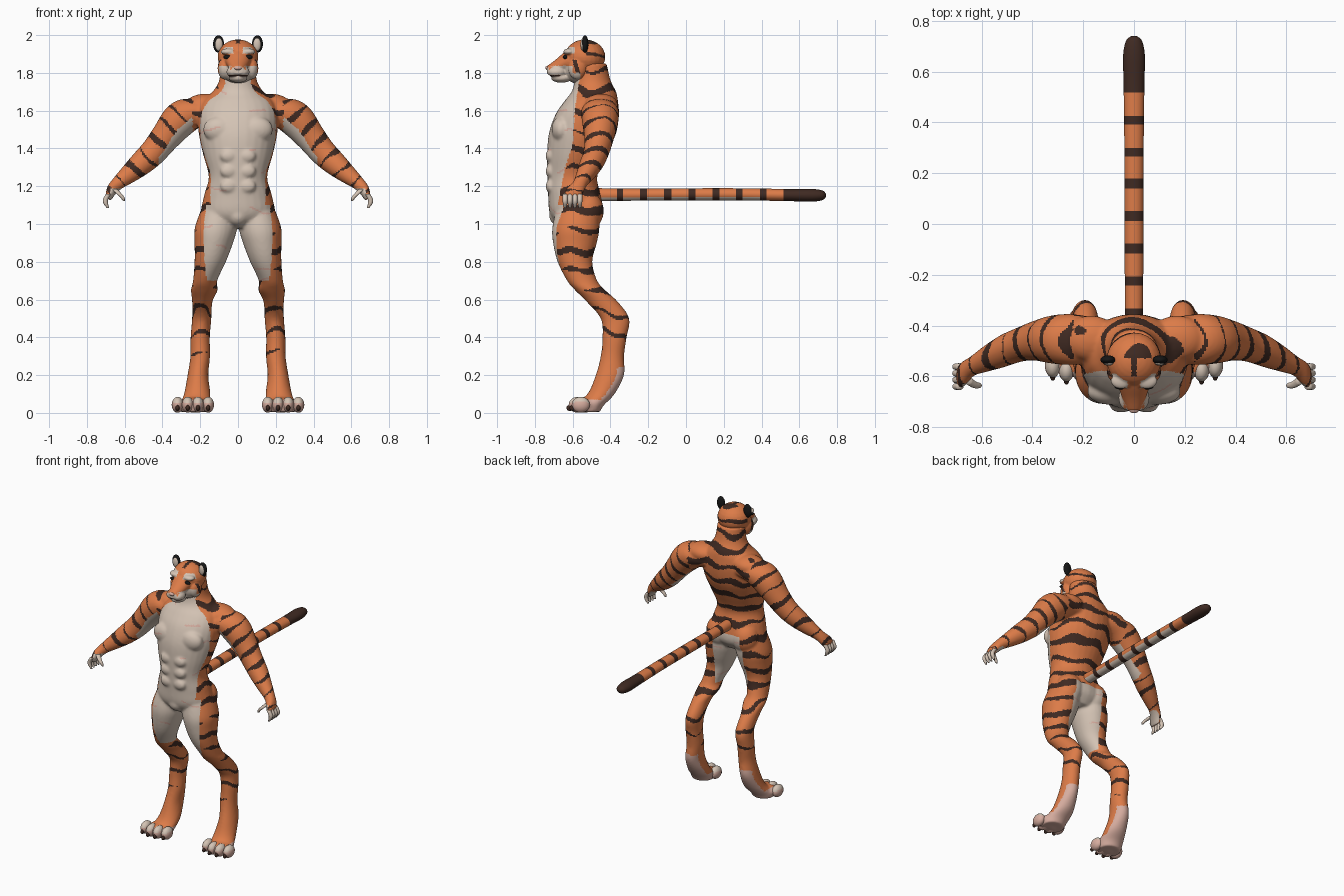
import bpy, bmesh
from math import sin, cos, pi
from mathutils import Vector, Matrix

cube = bpy.data.objects.get("Cube")
if cube:
    bpy.data.objects.remove(cube)

COLOURS = {
    "orange fur": (.72, .2, .065),
    "cream fur": (.66, .55, .46),
    "dark stripe": (.05, .023, .016),
    "pink skin": (.68, .42, .35),
    "black": (.008, .008, .008),
}
MATS = {}
for label, rgb in COLOURS.items():
    m = bpy.data.materials.new(label)
    m.use_nodes = True
    m.diffuse_color = (*rgb, 1)
    m.node_tree.nodes["Principled BSDF"].inputs["Base Color"].default_value = (*rgb, 1)
    MATS[label] = m
ORANGE, CREAM, DARK, PINK, BLACK = COLOURS
X, Y, Z = Vector((1, 0, 0)), Vector((0, 1, 0)), Vector((0, 0, 1))


def loft(bm, rings, u, v, side=1, steps=5, sides=28):
    """Smooth tube through rings of (x, y, z, radius along u, radius along v)."""
    pts = [Vector(r) for r in rings]
    path = []
    for i in range(len(pts) - 1):
        a, b, c, d = (pts[min(max(i + k, 0), len(pts) - 1)] for k in (-1, 0, 1, 2))
        for k in range(steps):
            t = k / steps
            path.append((b * 2 + (c - a) * t + (a * 2 - b * 5 + c * 4 - d) * t * t
                         + (b * 3 - a - c * 3 + d) * t ** 3) / 2)
    path.append(pts[-1])
    loops = []
    for p in path:
        loop = []
        for k in range(sides):
            a = 2 * pi * k / sides
            co = Vector(p[:3]) + u * (p[3] * cos(a)) + v * (p[4] * sin(a))
            loop.append(bm.verts.new((co.x * side, co.y, co.z)))
        loops.append(loop)
    for lo, hi in zip(loops, loops[1:]):
        for k in range(sides):
            j = (k + 1) % sides
            bm.faces.new((lo[k], lo[j], hi[j], hi[k]))
    bm.faces.new(loops[0])
    bm.faces.new(loops[-1])


def blob(bm, centre, radii, side=1):
    """Ellipsoid."""
    at = Matrix.Translation((centre[0] * side, centre[1], centre[2]))
    bmesh.ops.create_uvsphere(bm, u_segments=24, v_segments=14, radius=1,
                              matrix=at @ Matrix.Diagonal((*radii, 1)))


def finish(bm, name, rule, voxel=0):
    """Make the object, fuse its pieces if asked, and colour its faces."""
    bmesh.ops.recalc_face_normals(bm, faces=bm.faces)
    me = bpy.data.meshes.new(name)
    bm.to_mesh(me)
    bm.free()
    ob = bpy.data.objects.new(name, me)
    bpy.context.collection.objects.link(ob)
    if voxel:
        bpy.context.view_layer.objects.active = ob
        fuse = ob.modifiers.new("Fuse", 'REMESH')
        fuse.mode = 'VOXEL'
        fuse.voxel_size = voxel
        soft = ob.modifiers.new("Soften", 'SMOOTH')
        soft.factor, soft.iterations = .5, 7
        for mod in ("Fuse", "Soften"):
            bpy.ops.object.modifier_apply(modifier=mod)
    me = ob.data
    me.materials.clear()
    if isinstance(rule, str):
        me.materials.append(MATS[rule])
    else:
        picks = [rule(p.center, p.normal) for p in me.polygons]
        used = [c for c in COLOURS if c in picks]
        for c in used:
            me.materials.append(MATS[c])
        for p, c in zip(me.polygons, picks):
            p.material_index = used.index(c)
    for p in me.polygons:
        p.use_smooth = True
    return ob


def ramp(t, knots):
    for (a, fa), (b, fb) in zip(knots, knots[1:]):
        if t <= b:
            return fa + (fb - fa) * max(0, t - a) / (b - a)
    return knots[-1][1]


# Colour rules
CHEST_EDGE = [(1, -.69), (1.1, -.68), (1.3, -.64), (1.42, -.6), (1.6, -.59), (1.8, -.56)]


def body_colour(c, n):
    x, y, z = abs(c.x), c.y, c.z
    wob = sin(c.x * 31 + z * 9) * .5 + sin(y * 37 + c.x * 11) * .5
    gap = sin(c.x * 15 + z * 23 + y * 8)
    inward = n.x * (-1 if c.x > 0 else 1)
    if x > .24 and z > 1.02:                                  # arms
        if z < 1.19 and inward > .1 or n.z < -.3 and x < .42 and y < -.43:
            return CREAM
        band = sin((x - z) * 2 * pi / .13 + wob)
        return DARK if band > .72 + gap * .25 else ORANGE
    if z < .07 or (z < .24 and n.y > .35):                    # soles
        return PINK
    white = z > .98 and y < ramp(z, CHEST_EDGE)
    white = white or (.7 < z < 1.1 and x < .17 - .3 * (y + .65))
    band = sin((z + .3 * (y + .5) * (z < .75)) * 2 * pi / .105 + wob * 1.3)
    if white:
        return PINK if band > .96 and gap > .5 and x > .06 else CREAM
    if z < .3:
        return ORANGE
    if z < .6:
        return DARK if band > .85 + gap * .15 else ORANGE
    return DARK if band > .62 - .25 * n.y + gap * .3 else ORANGE


def head_colour(c, n):
    x, y, z = abs(c.x), c.y, c.z
    if y < -.665 and abs(z - 1.785) < .004:
        return DARK
    if y < -.6 and z < 1.838 and not (n.z > .5 and x < .04):
        return CREAM
    if y < -.56 and z < 1.8:
        return CREAM
    if y < -.59 and .025 < x < .09 and 1.902 < z < 1.936:
        return CREAM
    if x > .06 and 1.8 < z < 1.87 and abs(y + .58 + (z - 1.83) * .3) < .011:
        return DARK
    if x < .01 and -.6 < y < -.52 and z > 1.93:
        return DARK
    band = sin(z * 2 * pi / .075 + sin(c.x * 40) * .6)
    return DARK if y > -.53 and band > .6 + sin(c.x * 23 + z * 30) * .25 else ORANGE


def tail_colour(c, n):
    if c.y > .53 or abs((c.y + .35) / .127 - round((c.y + .35) / .127)) < .15:
        return DARK
    return CREAM if n.z < -.45 and c.y < .4 else ORANGE


# Body: torso, arms and legs fused into one skin
bm = bmesh.new()
loft(bm, [(0, -.58, .98, .1, .09), (0, -.58, 1.05, .19, .14), (0, -.59, 1.15, .18, .14),
          (0, -.602, 1.25, .155, .132), (0, -.578, 1.37, .185, .157),
          (0, -.548, 1.48, .208, .178), (0, -.523, 1.58, .212, .168),
          (0, -.502, 1.65, .19, .142), (0, -.488, 1.7, .135, .118),
          (0, -.495, 1.76, .1, .096), (0, -.505, 1.85, .092, .085)], X, Y)
blob(bm, (0, -.66, 1.045), (.06, .065, .06))
for s in (1, -1):
    loft(bm, [(.12, -.46, 1.6, .085, .075), (.24, -.455, 1.592, .1, .092),
              (.32, -.455, 1.54, .095, .094), (.39, -.46, 1.455, .078, .08),
              (.45, -.475, 1.38, .068, .072), (.515, -.5, 1.318, .064, .064),
              (.58, -.53, 1.262, .052, .05), (.637, -.56, 1.215, .04, .036),
              (.672, -.59, 1.175, .05, .03), (.688, -.602, 1.135, .044, .02)],
         Y, Vector((.67, 0, .74)), s)
    loft(bm, [(.1, -.575, 1.09, .09, .11), (.117, -.583, .98, .112, .125),
              (.128, -.588, .9, .102, .116), (.147, -.588, .8, .083, .092),
              (.174, -.55, .7, .064, .08), (.178, -.508, .65, .071, .08),
              (.189, -.445, .59, .054, .083), (.192, -.376, .5, .051, .076),
              (.2, -.378, .4, .051, .064), (.2, -.39, .3, .052, .062),
              (.212, -.403, .2, .055, .075), (.216, -.45, .1, .07, .072),
              (.23, -.515, .04, .08, .08), (.235, -.525, .005, .075, .07)], X, Y, s)
    blob(bm, (.235, -.535, .042), (.09, .07, .04), s)
    blob(bm, (.095, -.66, 1.5), (.09, .052, .07), s)         # chest muscle
    blob(bm, (.1, -.52, 1.07), (.09, .085, .1), s)           # seat muscle
    blob(bm, (.17, -.45, 1.63), (.11, .09, .06), s)          # shoulder slope
    for k in range(3):                                       # belly muscles
        blob(bm, (.05, -.717, 1.2 + k * .08), (.045, .026, .036), s)
finish(bm, "body", body_colour, .008)

# Head
bm = bmesh.new()
blob(bm, (0, -.535, 1.885), (.108, .108, .092))
blob(bm, (0, -.56, 1.82), (.09, .09, .08))
loft(bm, [(0, -.56, 1.885, .09, .075), (0, -.63, 1.865, .066, .056),
          (0, -.69, 1.832, .045, .038), (0, -.735, 1.815, .028, .022)], X, Z)
blob(bm, (0, -.66, 1.773), (.05, .055, .025))
for s in (1, -1):
    blob(bm, (.025, -.685, 1.805), (.036, .05, .03), s)      # muzzle pad
    blob(bm, (.072, -.575, 1.825), (.036, .05, .06), s)      # cheek
    blob(bm, (.05, -.618, 1.912), (.042, .032, .018), s)     # brow
head = finish(bm, "head", head_colour, .005)


def on_face(x, z):
    return head.ray_cast(Vector((x, -2, z)), Y)[1]


bm = bmesh.new()
blob(bm, on_face(0, 1.826) + Y * .002, (.02, .012, .011))
finish(bm, "nose", PINK)

# Paired small parts
for s, word in ((1, "left"), (-1, "right")):
    bm = bmesh.new()
    blob(bm, on_face(s * .053, 1.884) + Y * .004, (.025, .012, .011))
    finish(bm, word + "_eye", BLACK)

    bm = bmesh.new()
    blob(bm, (.103, -.535, 1.953), (.029, .018, .046), s)
    finish(bm, word + "_ear", BLACK)
    bm = bmesh.new()
    blob(bm, (.101, -.546, 1.95), (.02, .012, .034), s)
    finish(bm, word + "_inner_ear", CREAM)

    bm = bmesh.new()
    for k in range(4):
        y = -.64 + k * .026
        loft(bm, [(.685, y, 1.16, .014, .014), (.701, y, 1.13, .014, .013),
                  (.7, y, 1.108, .012, .012), (.688, y, 1.084, .006, .006)], X, Y, s, 4, 12)
    loft(bm, [(.655, -.615, 1.185, .016, .016), (.63, -.632, 1.16, .014, .014),
              (.612, -.636, 1.14, .011, .011), (.604, -.636, 1.122, .005, .005)], X, Y, s, 4, 12)
    finish(bm, word + "_fingers", CREAM)

    toes, claws = bmesh.new(), bmesh.new()
    for k in range(4):
        x, y = .158 + k * .054, -.575 + (k - 1.5) ** 2 * .008
        blob(toes, (x, y, .043), (.031, .048, .042), s)
        blob(claws, (x, y - .042, .026), (.011, .018, .016), s)
    finish(toes, word + "_toes", lambda c, n: PINK if n.z < .3 else CREAM)
    finish(claws, word + "_claws", DARK)

# Tail
bm = bmesh.new()
loft(bm, [(0, -.52, 1.155, .034, .036), (0, -.3, 1.155, .036, .032),
          (0, 0, 1.157, .037, .032), (0, .3, 1.157, .038, .032), (0, .55, 1.153, .041, .032),
          (0, .66, 1.152, .043, .034), (0, .72, 1.152, .032, .026),
          (0, .74, 1.152, .012, .01)], X, Z, 1, 24)
finish(bm, "tail", tail_colour)
